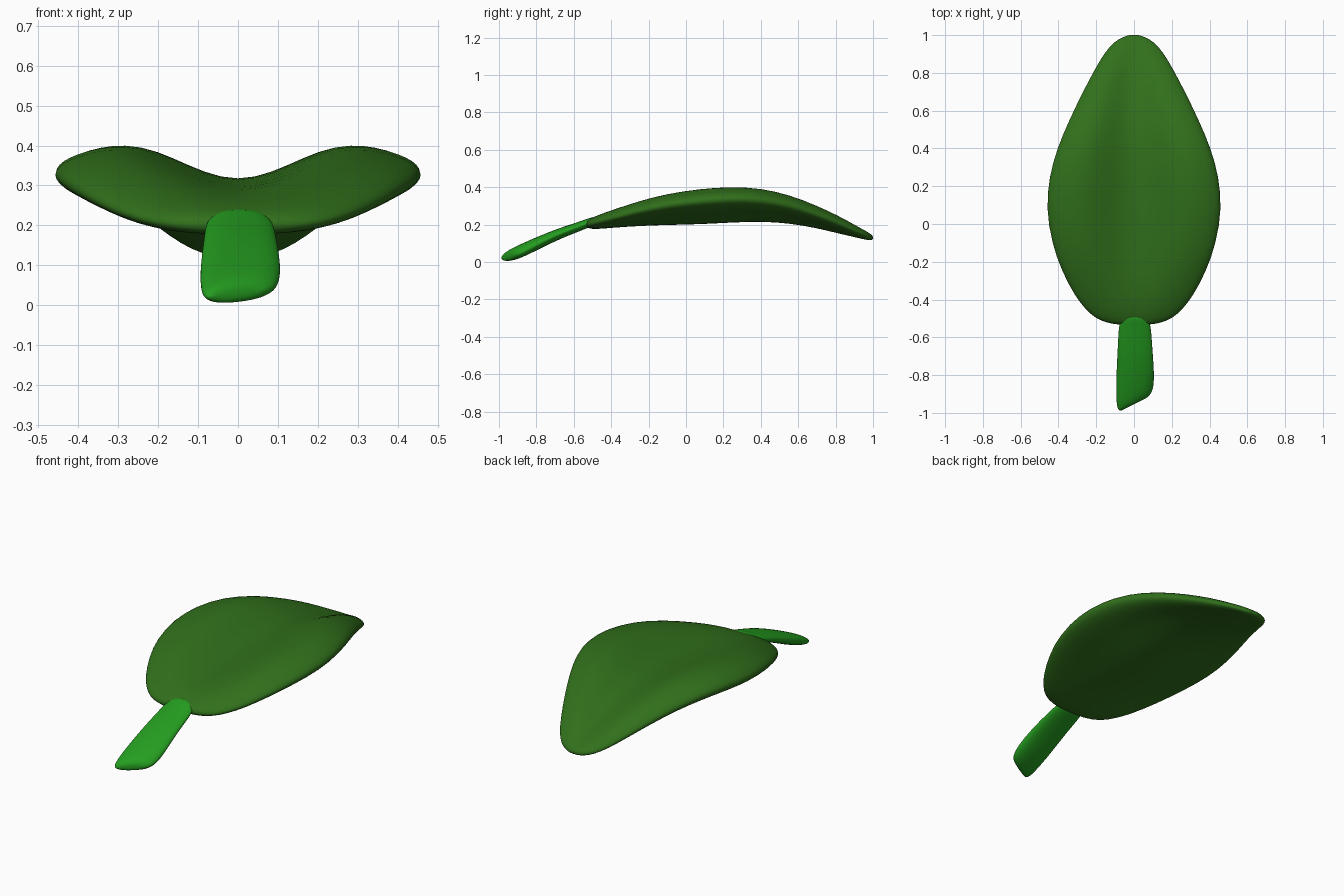
import bpy, bmesh, math


def material(name, color):
    m = bpy.data.materials.new(name)
    m.diffuse_color = (*color, 1)
    return m


def loft(name, rings, mat, levels=1):
    # Skin closed rings of points and cap both ends
    bm = bmesh.new()
    loops = [[bm.verts.new(p) for p in ring] for ring in rings]
    n = len(loops[0])
    for a, b in zip(loops, loops[1:]):
        for i in range(n):
            j = (i + 1) % n
            bm.faces.new((a[i], a[j], b[j], b[i]))
    for ring in (loops[0], loops[-1]):
        # quad strips across the ring, so the thin ends stay clean
        for i in range(n // 2):
            vs = []
            for v in (ring[i], ring[i + 1], ring[n - 1 - i], ring[-i % n]):
                if v not in vs:
                    vs.append(v)
            if len(vs) > 2:
                bm.faces.new(vs)
    bmesh.ops.recalc_face_normals(bm, faces=bm.faces)
    for f in bm.faces:
        f.smooth = True
    me = bpy.data.meshes.new(name)
    bm.to_mesh(me)
    bm.free()
    ob = bpy.data.objects.new(name, me)
    bpy.context.collection.objects.link(ob)
    me.materials.append(mat)
    sub = ob.modifiers.new("smooth", "SUBSURF")
    sub.levels = sub.render_levels = levels
    return ob


def leaf_ring(y, w, top, bottom, groove, n=32):
    # Pillowed section: centre top and bottom heights, sides raised by the groove
    pts = []
    for i in range(n):
        t = 2 * math.pi * i / n
        u, s = math.cos(t), math.sin(t)
        k = min(abs(u) / 0.68, 1)
        f = k * k * (3 - 2 * k)
        hi, lo = top + groove * f, bottom + 0.45 * groove * f
        e = math.copysign(math.sqrt(max(0, 1 - abs(u) ** 3)), s) if abs(s) > 1e-6 else 0
        pts.append((w * u, y, (hi + lo) / 2 + (hi - lo) / 2 * e))
    return pts


def stem_ring(y, cx, w, z, h, skew, n=16):
    # Flattened oval, slanted where the stem is cut
    pts = []
    for i in range(n):
        t = 2 * math.pi * i / n
        c, s = math.cos(t), math.sin(t)
        x = w * math.copysign(abs(c) ** 0.8, c)
        pts.append((cx + x, y + skew * x, z + 0.25 * skew * x + h * s))
    return pts


# Leaf blade: y, half width, centre top, centre bottom, groove depth
leaf = [
    (-0.532, 0.08, 0.212, 0.192, 0.0),
    (-0.525, 0.14, 0.224, 0.182, 0.0),
    (-0.50, 0.205, 0.238, 0.176, 0.002),
    (-0.45, 0.26, 0.257, 0.178, 0.006),
    (-0.38, 0.315, 0.274, 0.184, 0.016),
    (-0.25, 0.385, 0.288, 0.192, 0.05),
    (-0.10, 0.438, 0.295, 0.196, 0.085),
    (0.08, 0.468, 0.304, 0.199, 0.105),
    (0.25, 0.452, 0.312, 0.209, 0.108),
    (0.40, 0.41, 0.311, 0.214, 0.099),
    (0.55, 0.345, 0.295, 0.206, 0.079),
    (0.70, 0.272, 0.258, 0.180, 0.054),
    (0.82, 0.208, 0.222, 0.151, 0.031),
    (0.91, 0.155, 0.187, 0.131, 0.012),
    (0.965, 0.105, 0.163, 0.118, 0.004),
    (0.99, 0.06, 0.149, 0.116, 0.0),
    (1.00, 0.025, 0.138, 0.122, 0.0),
]
loft("leaf_blade", [leaf_ring(*r) for r in leaf],
     material("leaf_green", (0.03, 0.16, 0.011)))

# Stem: y, centre x, half width, centre z, half height, end slant
stem = [
    (-0.955, 0.0, 0.065, 0.030, 0.012, 0.5),
    (-0.945, 0.003, 0.088, 0.033, 0.027, 0.5),
    (-0.91, 0.005, 0.100, 0.047, 0.037, 0.45),
    (-0.82, 0.006, 0.103, 0.088, 0.037, 0.2),
    (-0.70, 0.006, 0.096, 0.143, 0.032, 0.0),
    (-0.60, 0.005, 0.090, 0.180, 0.027, 0.0),
    (-0.53, 0.004, 0.085, 0.205, 0.026, 0.0),
    (-0.50, 0.003, 0.068, 0.218, 0.024, 0.0),
    (-0.487, 0.003, 0.038, 0.225, 0.014, 0.0),
]
loft("stem", [stem_ring(*r) for r in stem],
     material("stem_green", (0.018, 0.34, 0.014)), 2)
